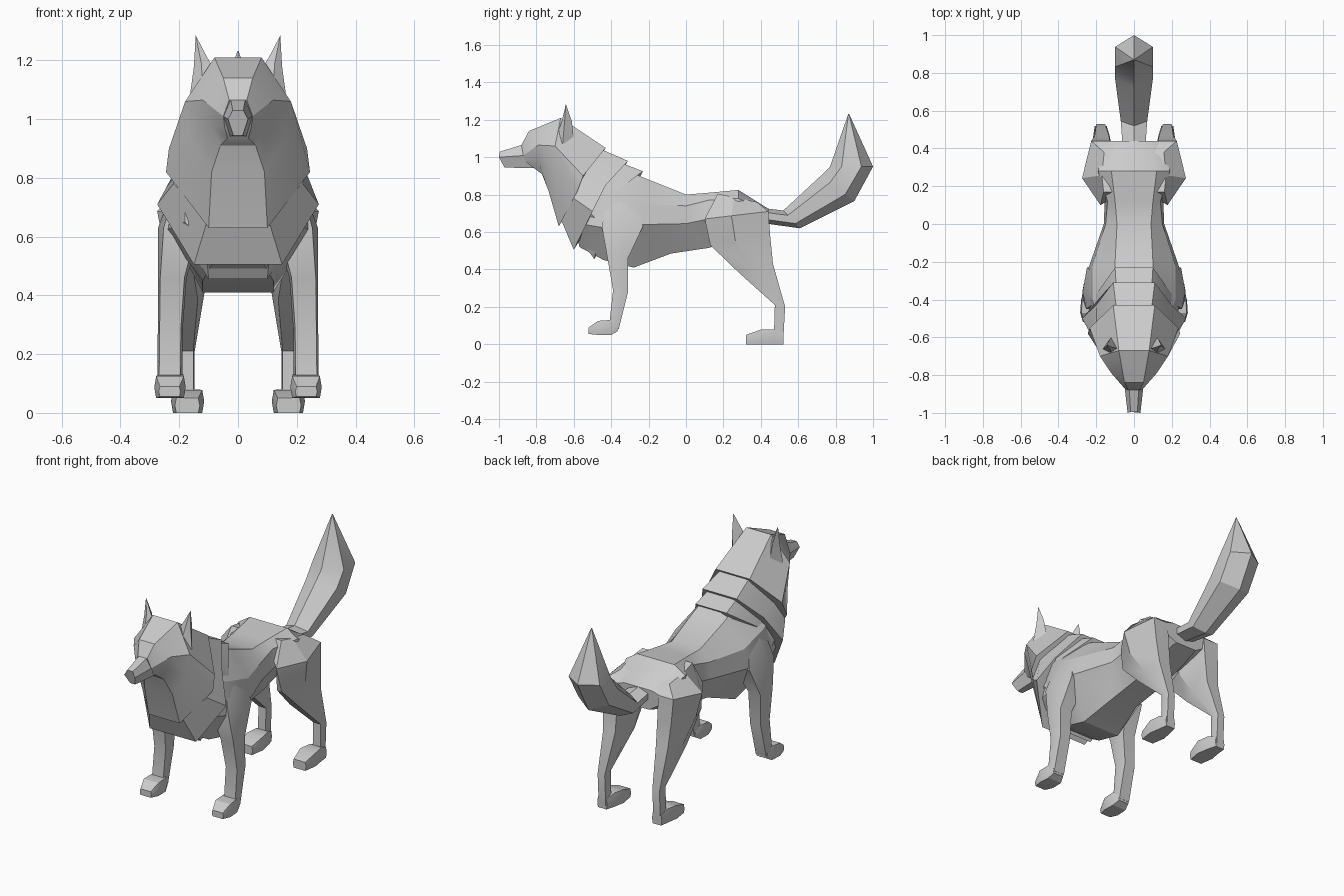
import bpy, bmesh


def loft(name, rings, mirror=False):
    """Skin a list of point rings, close both ends, keep edges sharp by angle."""
    bm = bmesh.new()
    vs = [[bm.verts.new(p) for p in r] for r in rings]
    n = len(vs[0])
    for a, b in zip(vs, vs[1:]):
        for i in range(n):
            j = (i + 1) % n
            bm.faces.new((a[i], a[j], b[j], b[i]))
    bm.faces.new(vs[0])
    bm.faces.new(vs[-1])
    bmesh.ops.remove_doubles(bm, verts=bm.verts, dist=0.0005)
    bmesh.ops.recalc_face_normals(bm, faces=bm.faces)
    me = bpy.data.meshes.new(name)
    bm.to_mesh(me)
    bm.free()
    ob = bpy.data.objects.new(name, me)
    bpy.context.collection.objects.link(ob)
    me.shade_smooth()
    me.set_sharp_from_angle(angle=0.5)
    if mirror:
        ob.modifiers.new("Mirror", 'MIRROR')
    return ob


def sym(half):
    """Full ring from a right-hand half profile running top to bottom."""
    return half + [(-x, y, z) for x, y, z in reversed(half) if x > 0]


def limb_ring(yf, zf, yb, zb, x0, x1, f=.85, b=.8):
    """Six-sided leg section; f and b scale the front and back width."""
    w, xm, q = (x1 - x0) / 2, (x0 + x1) / 2, 0.42
    ym, zm = yf + (yb - yf) * q, zf + (zb - zf) * q
    return [(xm - w * f, yf, zf), (xm + w * f, yf, zf), (x1, ym, zm),
            (xm + w * b, yb, zb), (xm - w * b, yb, zb), (x0, ym, zm)]


def paw_ring(y, x0, x1, z0, z1):
    c = (x1 - x0) * 0.06
    zm = z0 + (z1 - z0) * 0.5
    return [(x0 + c, y, z0), (x1 - c, y, z0), (x1, y, zm),
            (x1 - c, y, z1), (x0 + c, y, z1), (x0, y, zm)]


# Torso from neck to rump
loft("torso", [sym(h) for h in (
    [(.08, -.50, 1.0), (.18, -.55, .85), (.18, -.60, .65), (.08, -.57, .52)],
    [(.10, -.32, .93), (.22, -.40, .80), (.25, -.42, .62), (.12, -.44, .45)],
    [(.10, -.20, .88), (.22, -.22, .75), (.24, -.23, .64), (.12, -.28, .41)],
    [(.09, 0, .80), (.15, 0, .74), (.16, 0, .645), (.08, -.08, .485)],
    [(.10, .12, .81), (.14, .12, .77), (.155, .12, .67), (.08, .12, .515)],
    [(.12, .28, .825), (.19, .28, .78), (.20, .28, .65), (.08, .28, .56)],
    [(.09, .44, .725), (.15, .44, .705), (.15, .43, .66), (.07, .44, .61)])])

# Head flaring into the first layer of mane
loft("head", [sym(h) for h in (
    [(.03, -.88, 1.065), (.05, -.87, 1.01), (.045, -.85, .97), (.035, -.80, .935)],
    [(.05, -.84, 1.14), (.12, -.79, 1.065), (.09, -.79, .98), (.06, -.77, .91)],
    [(.08, -.67, 1.21), (.18, -.70, 1.06), (.16, -.71, .93), (.09, -.735, .82)],
    [(.11, -.43, 1.05), (.235, -.55, .90), (.245, -.58, .82), (.10, -.68, .63)])])

loft("snout", [sym(h) for h in (
    [(.018, -.995, 1.03), (.034, -1.0, 1.0), (.016, -.97, .945)],
    [(.025, -.87, 1.068), (.05, -.86, 1.01), (.03, -.77, .94)])])

# Overlapping mane layers behind the head
loft("mane_middle", [sym(h) for h in (
    [(.09, -.47, 1.05), (.20, -.56, .90), (.22, -.60, .78), (.10, -.67, .67)],
    [(.11, -.31, .98), (.20, -.43, .85), (.275, -.50, .71), (.15, -.60, .505)])])
loft("mane_rear", [sym(h) for h in (
    [(.09, -.40, .99), (.19, -.48, .87), (.22, -.53, .72), (.11, -.58, .58)],
    [(.10, -.23, .925), (.20, -.37, .82), (.22, -.46, .65), (.10, -.49, .455)])])

# Ears
loft("ears", [
    [(.08, -.66, 1.17), (.12, -.69, 1.12), (.165, -.66, 1.07), (.12, -.60, 1.10)],
    [(.105, -.655, 1.21), (.125, -.665, 1.19), (.150, -.65, 1.18), (.13, -.61, 1.19)],
    [(.144, -.642, 1.285)] * 4], mirror=True)

# Tail: six-sided sections given by upper point, lower point, half width
tail = [(.40, .73, .43, .645, .06), (.52, .715, .61, .62, .07),
        (.72, .90, .90, .765, .10), (.77, .95, 1.0, .95, .10),
        (.868, 1.232, .872, 1.232, .002)]
loft("tail", [sym([(0, y0, z0),
                   (w, y0 + (y1 - y0) * .27, z0 + (z1 - z0) * .27),
                   (w, y0 + (y1 - y0) * .73, z0 + (z1 - z0) * .73),
                   (0, y1, z1)]) for y0, z0, y1, z1, w in tail])

# Legs
loft("front_legs", [limb_ring(*r) for r in (
    (-.42, .78, -.27, .77, .10, .22),
    (-.45, .63, -.23, .63, .12, .272, .75, .7),
    (-.42, .46, -.31, .46, .175, .272),
    (-.39, .29, -.31, .28, .188, .273),
    (-.41, .11, -.36, .08, .19, .275))], mirror=True)
loft("hind_legs", [limb_ring(*r) for r in (
    (.17, .805, .38, .76, .05, .17),
    (.10, .67, .44, .71, .08, .275, 0, .5),
    (.13, .53, .45, .58, .10, .25, .2, .6),
    (.28, .385, .465, .43, .115, .225, .6, .7),
    (.475, .21, .53, .20, .148, .205),
    (.47, .04, .52, .02, .148, .205))], mirror=True)

# Paws
loft("front_paws", [paw_ring(*r) for r in (
    (-.52, .195, .27, .055, .09), (-.47, .178, .285, .05, .125),
    (-.40, .18, .28, .05, .13), (-.365, .195, .27, .07, .12))], mirror=True)
loft("hind_paws", [paw_ring(*r) for r in (
    (.32, .13, .215, .0, .05), (.40, .115, .228, .0, .078),
    (.47, .13, .215, .0, .08), (.52, .145, .208, .0, .06))], mirror=True)
